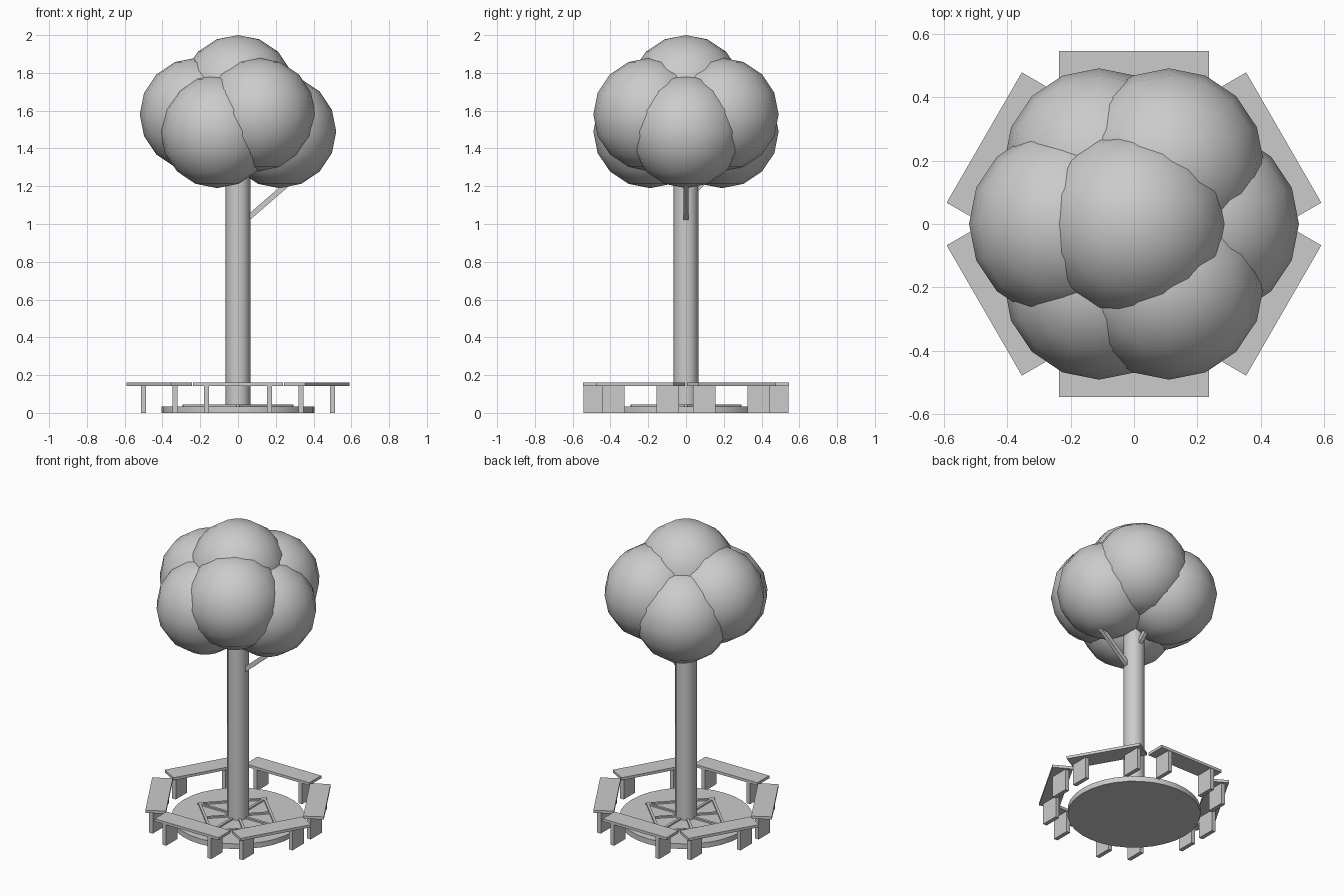
import bpy
from math import cos, sin, pi, radians
from mathutils import Vector

cube = bpy.data.objects.get("Cube")
if cube:
    bpy.data.objects.remove(cube, do_unlink=True)

GREY = (0.6, 0.6, 0.6, 1.0)
grey = bpy.data.materials.new("plain_grey")
grey.use_nodes = True
grey.diffuse_color = GREY
grey.node_tree.nodes["Principled BSDF"].inputs["Base Color"].default_value = GREY


def finish(name, smooth=False):
    obj = bpy.context.object
    obj.name = name
    obj.data.materials.append(grey)
    if smooth:
        bpy.ops.object.shade_smooth_by_angle(angle=radians(40))
    return obj


def box(name, centre, size, turn=0):
    bpy.ops.mesh.primitive_cube_add(size=1, location=centre, rotation=(0, 0, turn))
    bpy.context.object.scale = size
    return finish(name)


def cylinder(name, radius, bottom, top, sides):
    bpy.ops.mesh.primitive_cylinder_add(
        vertices=sides, radius=radius, depth=top - bottom,
        location=(0, 0, (bottom + top) / 2))
    return finish(name, True)


def beam(name, start, end, width, height):
    """Box stretched between two points."""
    start, end = Vector(start), Vector(end)
    line = end - start
    bpy.ops.mesh.primitive_cube_add(size=1, location=(start + end) / 2)
    obj = bpy.context.object
    obj.rotation_euler = line.to_track_quat('X', 'Z').to_euler()
    obj.scale = (line.length, width, height)
    return finish(name)


def polar(radius, angle, z):
    return Vector((radius * cos(angle), radius * sin(angle), z))


# Planter base and trunk
cylinder("base_disc", 0.405, 0, 0.035, 32)
cylinder("trunk", 0.066, 0.03, 1.5, 12)

# Grate on the base: spokes and a square frame
GRATE_Z = 0.039
for i in range(8):
    a = i * pi / 4
    reach = 0.295 if i % 2 == 0 else 0.21
    beam("grate_spoke", polar(0.05, a, GRATE_Z), polar(reach, a, GRATE_Z), 0.016, 0.012)
for i in range(4):
    a = i * pi / 2
    beam("grate_frame", polar(0.285, a, GRATE_Z), polar(0.285, a + pi / 2, GRATE_Z), 0.016, 0.012)

# Branches into the crown
beam("side_branch", (0.04, 0, 1.02), (0.3, 0, 1.245), 0.024, 0.028)
beam("back_branch", (0, 0.04, 1.17), (0, 0.25, 1.38), 0.024, 0.028)

# Six benches in a ring; all the legs stay square to the axes
for i in range(6):
    a = radians(30 + 60 * i)
    centre = polar(0.482, a, 0.151)
    box("bench_seat", centre, (0.126, 0.474, 0.018), a)
    tangent = Vector((-sin(a), cos(a), 0))
    for side in (-1, 1):
        foot = centre + tangent * side * 0.167
        box("bench_leg", (foot.x, foot.y, 0.072), (0.027, 0.12, 0.144))

# Crown: one top ball above a ring of six at alternating heights
balls = [Vector((0, 0, 1.7))]
balls += [polar(0.22, i * pi / 3, 1.49 if i % 2 == 0 else 1.58) for i in range(6)]
for p in balls:
    bpy.ops.mesh.primitive_uv_sphere_add(segments=16, ring_count=8, radius=0.3, location=p)
    finish("leaf_ball", True)
